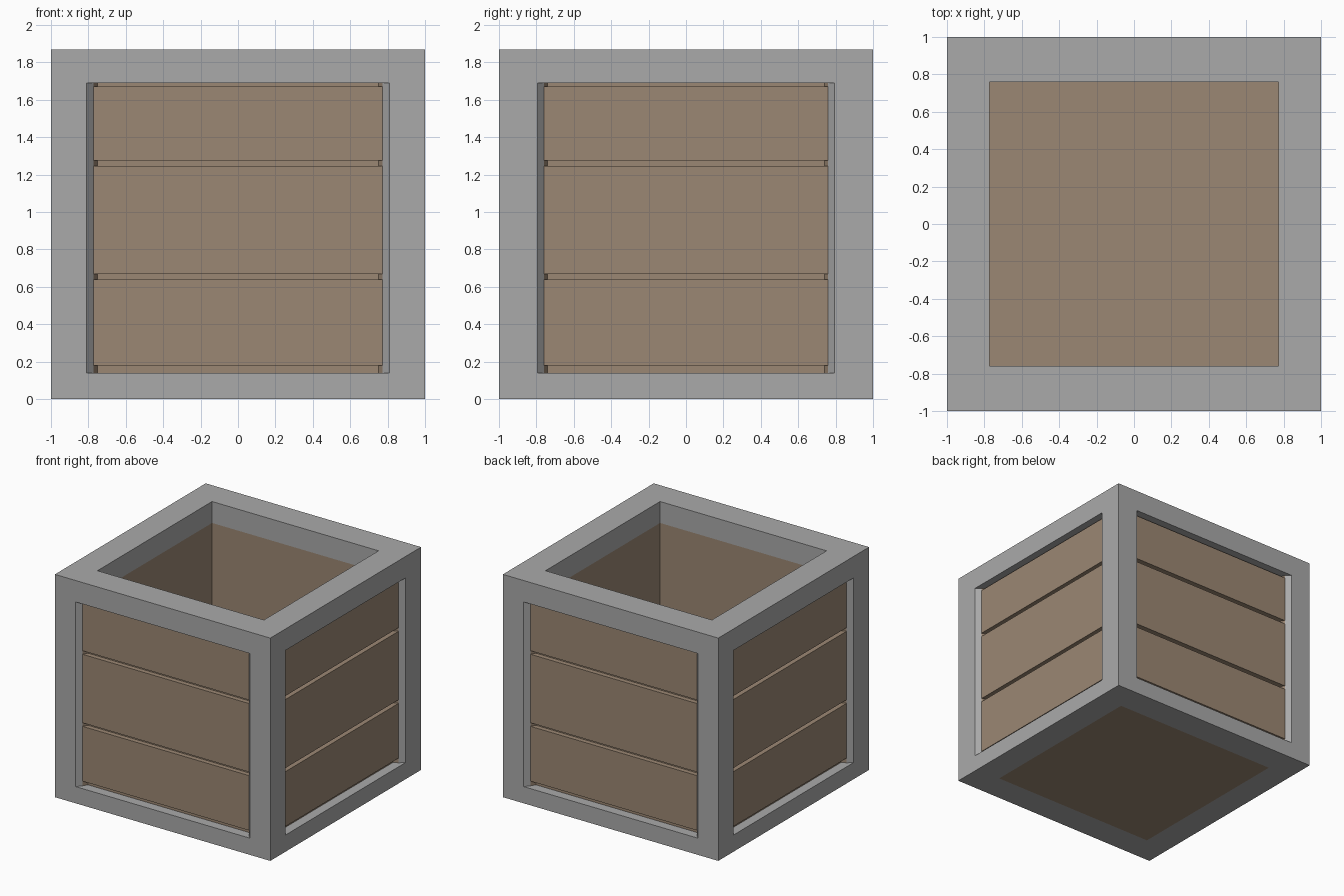
import bpy, bmesh

if "Cube" in bpy.data.objects:
    bpy.data.objects.remove(bpy.data.objects["Cube"])


def material(name, rgb):
    m = bpy.data.materials.new(name)
    m.diffuse_color = (*rgb, 1)
    m.use_nodes = True
    m.node_tree.nodes["Principled BSDF"].inputs["Base Color"].default_value = m.diffuse_color
    return m


BROWN = material("wood", (0.33, 0.243, 0.172))
GREY = material("frame_grey", (0.4, 0.4, 0.4))

# Heights of the frame opening and half sizes of the inner shaft
Z0, Z1, TOP = 0.14, 1.69, 1.87
IX, IY = 0.773, 0.76
FACE, BACK = 0.96, 0.92   # board front and groove back distances


def finish(name, bm, mat):
    bmesh.ops.recalc_face_normals(bm, faces=bm.faces)
    me = bpy.data.meshes.new(name)
    bm.to_mesh(me)
    bm.free()
    ob = bpy.data.objects.new(name, me)
    bpy.context.collection.objects.link(ob)
    me.materials.append(mat)


def prism(name, pts, z0, z1, mat):
    """Vertical prism from a plan outline."""
    bm = bmesh.new()
    f = bm.faces.new([bm.verts.new((x, y, z0)) for x, y in pts])
    r = bmesh.ops.extrude_face_region(bm, geom=[f])
    for v in r["geom"]:
        if isinstance(v, bmesh.types.BMVert):
            v.co.z = z1
    finish(name, bm, mat)


def rect(x, y):
    return [(-x, -y), (x, -y), (x, y), (-x, y)]


def ring(name, outer, z0, z1, mat):
    """Square ring around the inner shaft."""
    bm = bmesh.new()
    loops = [[bm.verts.new((x, y, z)) for x, y in pts]
             for pts, z in ((outer, z0), (outer, z1),
                            (rect(IX, IY), z1), (rect(IX, IY), z0))]
    for k in range(4):
        a, b = loops[k], loops[(k + 1) % 4]
        for i in range(4):
            j = (i + 1) % 4
            bm.faces.new((a[i], a[j], b[j], b[i]))
    finish(name, bm, mat)


# Frame rims, wooden wall core and floor
ring("bottom_rim", rect(1, 1), 0, Z0, GREY)
ring("top_rim", rect(1, 1), Z1, TOP, GREY)
ring("wall_core", rect(BACK, BACK), Z0, Z1, BROWN)
prism("floor", rect(IX, IY), 0, Z0, BROWN)

# Corner posts with slanted window edges, and the slanted groove ends
post = [(1, 1), (0.81, 1), (IX, FACE), (IX, BACK), (BACK, BACK),
        (BACK, IY), (FACE, IY), (1, 0.795)]
end_x = [(IX, FACE), (IX, BACK), (0.75, BACK)]
end_y = [(FACE, IY), (BACK, IY), (BACK, 0.74)]
for sx, xn in ((-1, "left"), (1, "right")):
    for sy, yn in ((-1, "front"), (1, "back")):
        for part, pts, mat in (("post", post, GREY),
                               ("groove_end_a", end_x, BROWN),
                               ("groove_end_b", end_y, BROWN)):
            prism(f"{yn}_{xn}_{part}", [(x * sx, y * sy) for x, y in pts],
                  Z0, Z1, mat)

# Three boards on each side
for i, (a, b) in enumerate(((0.18, 0.64), (0.67, 1.245), (1.275, 1.67))):
    for s, yn, xn in ((-1, "front", "left"), (1, "back", "right")):
        prism(f"{yn}_board_{i + 1}", [(-IX, s * BACK), (IX, s * BACK),
              (IX, s * FACE), (-IX, s * FACE)], a, b, BROWN)
        prism(f"{xn}_board_{i + 1}", [(s * BACK, -IY), (s * BACK, IY),
              (s * FACE, IY), (s * FACE, -IY)], a, b, BROWN)
